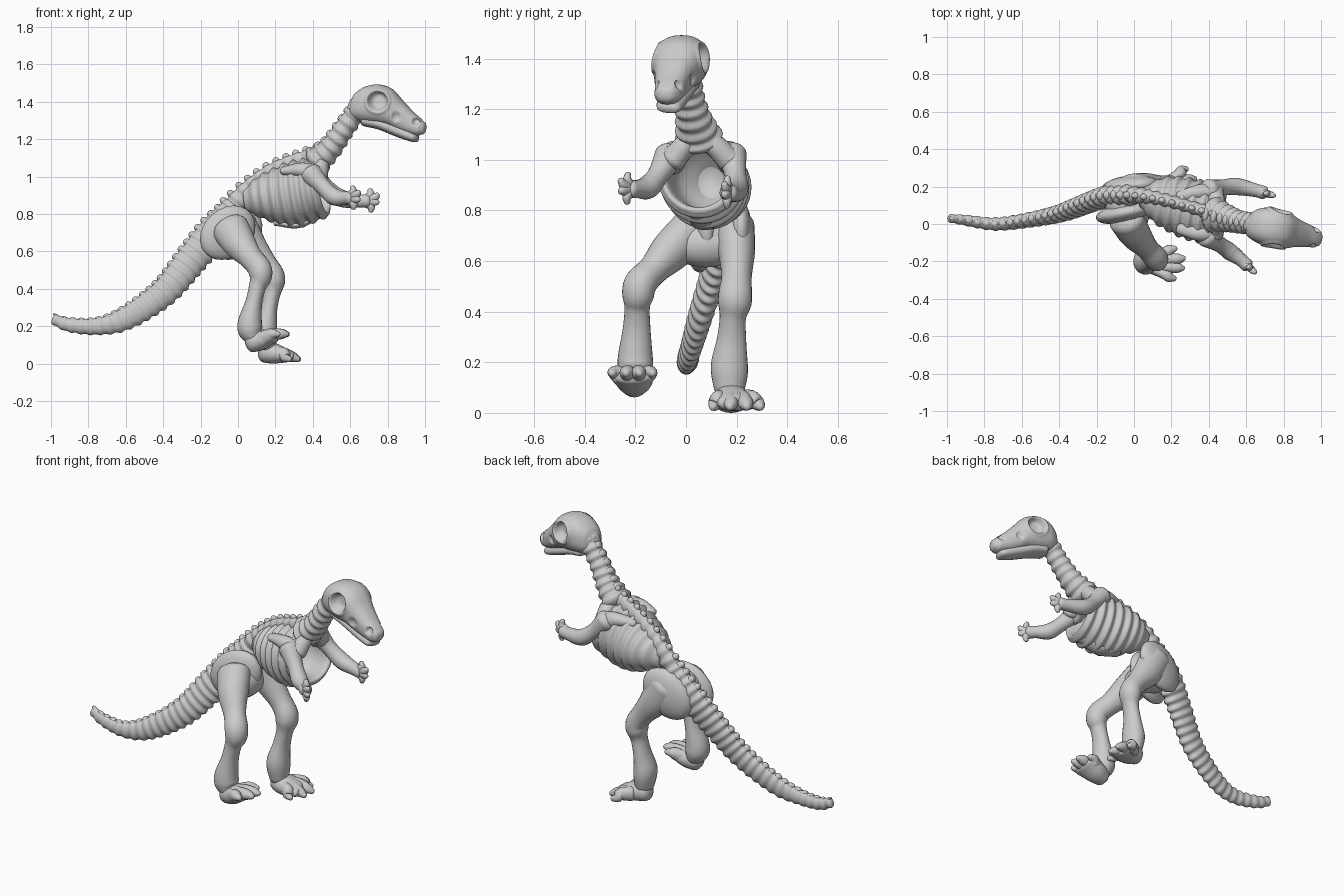
import bpy, bmesh, math
from mathutils import Vector, Matrix

if "Cube" in bpy.data.objects:
    bpy.data.objects.remove(bpy.data.objects["Cube"])


def resample(stations, n):
    """Catmull-Rom through (x, y, z, half_width, half_height), evenly spaced by length."""
    P = [Vector(s) for s in stations]
    P = [2 * P[0] - P[1]] + P + [2 * P[-1] - P[-2]]
    dense = []
    for i in range(1, len(P) - 2):
        a, b, c, d = P[i - 1:i + 3]
        for k in range(24):
            t = k / 24
            dense.append(0.5 * (2 * b + (c - a) * t + (2 * a - 5 * b + 4 * c - d) * t * t
                                + (3 * b - a - 3 * c + d) * t ** 3))
    dense.append(P[-2])
    dist = [0]
    for a, b in zip(dense, dense[1:]):
        dist.append(dist[-1] + (Vector(b[:3]) - Vector(a[:3])).length)
    out, j = [], 0
    for i in range(n + 1):
        s = dist[-1] * i / n
        while j < len(dist) - 2 and dist[j + 1] < s:
            j += 1
        f = (s - dist[j]) / max(dist[j + 1] - dist[j], 1e-9)
        out.append(dense[j].lerp(dense[j + 1], min(f, 1)))
    return out


def add_loft(bm, stations, n=24, sides=20, beads=0, amp=0.0, frame=None, rounded=0.6,
             ripple_end=1.0, power=1.0):
    """Skin rings along a path; beads ripple the radius, ends are domed, power < 1 squares."""
    S = resample(stations, n)
    C = [Vector(s[:3]) for s in S]
    rings, frames = [], []
    for i, s in enumerate(S):
        tan = (C[min(i + 1, n)] - C[max(i - 1, 0)]).normalized()
        if frame:
            side, up = frame
        else:
            side = (Vector((0, 1, 0)) - tan * tan.y).normalized()
            up = tan.cross(side)
        k = 1 + amp * math.cos(2 * math.pi * beads * i / n) * (i <= ripple_end * n)
        frames.append((C[i], side, up))
        rings.append((C[i], side, up, max(s[3], .003) * k, max(s[4], .003) * k))
        if i in (0, n) and rounded:
            sign = -1 if i == 0 else 1
            c, sd, u, w, h = rings[-1]
            caps = [(c + tan * sign * min(w, h) * rounded * math.sin(a), sd, u,
                     w * math.cos(a), h * math.cos(a)) for a in (.5, 1.0, 1.4)]
            rings = caps[::-1] + rings if i == 0 else rings + caps
    sq = lambda v: math.copysign(abs(v) ** power, v)
    loops = []
    for c, sd, u, w, h in rings:
        loops.append([bm.verts.new(c + sd * w * sq(math.cos(a)) + u * h * sq(math.sin(a)))
                      for a in (2 * math.pi * j / sides for j in range(sides))])
    for A, B in zip(loops, loops[1:]):
        for j in range(sides):
            bm.faces.new((A[j], A[(j + 1) % sides], B[(j + 1) % sides], B[j]))
    bm.faces.new(loops[0][::-1])
    bm.faces.new(loops[-1])
    return S, frames


def add_ball(bm, centre, radii, rot=None):
    m = Matrix.Translation(centre) @ (rot or Matrix()) @ Matrix.Diagonal((*radii, 1))
    bmesh.ops.create_uvsphere(bm, u_segments=20, v_segments=12, radius=1, matrix=m)


def finish(bm, name):
    bmesh.ops.recalc_face_normals(bm, faces=bm.faces)
    for f in bm.faces:
        f.smooth = True
    me = bpy.data.meshes.new(name)
    bm.to_mesh(me)
    bm.free()
    ob = bpy.data.objects.new(name, me)
    bpy.context.collection.objects.link(ob)


def loft(name, stations, **kw):
    bm = bmesh.new()
    add_loft(bm, stations, **kw)
    finish(bm, name)


def vertebrae(name, stations, beads, amp, knob):
    """Beaded column with a bony knob on top of each bead."""
    bm = bmesh.new()
    S, frames = add_loft(bm, stations, n=beads * 8, beads=beads, amp=amp)
    for i in range(0, beads * 8 + 1, 8):
        c, side, up = frames[i]
        up = up if up.z > 0 else -up
        w, h = S[i][3], S[i][4]
        rot = Matrix((side.cross(up), side, up)).transposed().to_4x4()
        add_ball(bm, c + up * h * .9, (.02, w * .38 + .004, h * knob), rot)
    finish(bm, name)


# Spinal column: tail, back and neck
vertebrae("tail", [(-.98, .03, .235, .022, .028), (-.9, .02, .207, .028, .037),
                   (-.75, .0, .2, .034, .046), (-.6, .015, .243, .038, .062),
                   (-.4, .055, .378, .045, .075), (-.25, .11, .555, .05, .085),
                   (-.13, .15, .70, .055, .09), (-.02, .155, .82, .055, .08)], 25, .075, .23)
vertebrae("back_spine", [(-.03, .155, .83, .045, .06), (.05, .15, .925, .04, .05),
                         (.18, .125, 1.025, .033, .045), (.34, .08, 1.09, .033, .045),
                         (.48, .04, 1.125, .045, .05)], 11, .1, .5)
vertebrae("neck", [(.43, .05, 1.09, .09, .075), (.5, .03, 1.16, .07, .062),
                   (.57, .01, 1.26, .058, .056), (.65, .0, 1.37, .058, .054)], 7, .085, .25)

# Rib cage: rippled shell that folds back inside to leave the chest open
loft("rib_cage", [(.04, .145, .87, .05, .06), (.12, .13, .885, .115, .11),
                  (.2, .11, .89, .145, .145), (.3, .08, .905, .16, .172),
                  (.4, .06, .93, .165, .165), (.455, .05, .94, .155, .15),
                  (.445, .05, .94, .13, .128), (.34, .08, .925, .11, .12),
                  (.26, .1, .91, .05, .06)],
     n=140, sides=40, beads=11, amp=.05, rounded=0, ripple_end=.66,
     frame=(Vector((.2, .98, 0)), Vector((-.15, 0, 1))))
loft("breastbone", [(.2, .09, .752, .03, .015), (.32, .07, .742, .045, .018),
                    (.43, .05, .79, .04, .018)])

# Skull with dented eye sockets, side openings and nostrils
bm = bmesh.new()
lat = Vector((.2, .98, 0))
add_loft(bm, [(.605, .0, 1.375, .035, .045), (.62, .0, 1.38, .065, .068),
              (.67, -.005, 1.388, .093, .095), (.74, -.02, 1.387, .104, .106),
              (.81, -.035, 1.37, .097, .098), (.87, -.05, 1.325, .076, .08),
              (.93, -.064, 1.285, .06, .06), (.97, -.074, 1.265, .052, .046),
              (.985, -.078, 1.26, .042, .036)], n=90, sides=72, power=.82,
         frame=(lat, Vector((.15, 0, .99))))
for s in (-1, 1):
    for along, wide, z, r, depth in ((.765, .1, 1.405, .055, .05),
                                     (.86, .075, 1.32, .025, .012),
                                     (.96, .045, 1.292, .022, .022)):
        e = Vector((along, -.02 - .25 * (along - .74), z)) + lat * s * wide
        for v in bm.verts:
            q = (v.co - e).length / r
            if q < 1:
                v.co -= lat * s * depth * (1 - q ** 4)
            elif q < 1.35 and r > .05:
                v.co += lat * s * .008 * math.sin((q - 1) / .35 * math.pi)
finish(bm, "skull")
loft("lower_jaw", [(.68, -.01, 1.298, .065, .03), (.76, -.03, 1.28, .068, .03),
                   (.86, -.052, 1.24, .06, .03), (.93, -.066, 1.212, .052, .026),
                   (.95, -.072, 1.205, .046, .021)], power=.85)

# Pelvis: core, pubic bridge and a broad hip plate on each side
bm = bmesh.new()
add_ball(bm, (-.04, .11, .7), (.115, .12, .12), Matrix.Rotation(-.6, 4, 'Y'))
add_ball(bm, (.0, .08, .665), (.085, .15, .09))
for y, x, yaw in ((.06, -.055, .2), (.205, -.02, .1)):
    rot = Matrix.Rotation(yaw, 4, 'Z') @ Matrix.Rotation(-.7, 4, 'Y')
    add_ball(bm, (x, y, .7), (.165, .055, .13), rot)
finish(bm, "pelvis")

# Legs: near one steps with a raised foot, far one stands
LEGS = {
    "near": [(-.04, .02, .72, .085, .1), (.01, -.06, .64, .08, .088),
             (.07, -.13, .565, .06, .064), (.115, -.18, .51, .065, .064),
             (.12, -.19, .46, .062, .06), (.105, -.193, .415, .05, .046),
             (.085, -.195, .33, .055, .045), (.065, -.2, .23, .068, .063),
             (.065, -.2, .18, .07, .066), (.08, -.2, .14, .058, .05)],
    "far": [(.0, .19, .74, .08, .1), (.06, .2, .64, .073, .088),
            (.14, .2, .54, .06, .064), (.185, .195, .475, .066, .062),
            (.19, .192, .43, .066, .06), (.182, .185, .375, .052, .045),
            (.165, .18, .29, .058, .045), (.15, .172, .2, .072, .06),
            (.15, .172, .15, .072, .06), (.155, .172, .09, .06, .05)],
}
FEET = {  # heel, toe tip x / z, toe tip y values
    "near": ((.085, -.205, .115), .268, .165, (-.288, -.235, -.185, -.135)),
    "far": ((.155, .18, .062), .328, .03, (.11, .175, .24, .29)),
}
for side, path in LEGS.items():
    loft(side + "_leg", path, n=56, sides=24)
    (hx, hy, hz), tx, tz, ys = FEET[side]
    bm = bmesh.new()
    mid, dz = sum(ys) / 4, tz - hz
    add_loft(bm, [(hx - .015, hy, hz, .055, .055), (hx + .04, hy, hz + dz * .25, .074, .055),
                  (hx + .11, mid, hz + dz * .65, .082, .034)])
    for k, y in enumerate(ys):
        x = tx - (.05, .005, .0, .045)[k]
        add_loft(bm, [(hx + .04, hy + (y - hy) * .5, hz + dz * .3, .03, .042),
                      (hx + .09, hy + (y - hy) * .8, hz + dz * .6 + .008, .031, .036),
                      (x - .03, y - (y - mid) * .05, hz + dz * .88, .028, .027),
                      (x, y + (y - mid) * .06, tz - .008, .014, .014)], n=14, sides=14)
    finish(bm, side + "_foot")

# Shoulder blades, arms and clawed hands
ARMS = {
    "near": ((.39, -.065, 1.015), (.46, -.11, .94), (.515, -.15, .892), (.57, -.19, .885),
             (.605, -.222, .885)),
    "far": ((.4, .18, 1.02), (.47, .195, .945), (.55, .2, .885), (.65, .18, .87),
            (.695, .167, .87)),
}
RADII = (.06, .043, .046, .036, .036)
for side, pts in ARMS.items():
    loft(side + "_arm", [(*p, r, r) for p, r in zip(pts, RADII)], n=36)
    sy = -.05 if side == "near" else .17
    loft(side + "_shoulder_blade", [(.24, .06 + (sy - .06) * .75, 1.03, .03, .022),
                                    (.34, sy, 1.035, .04, .04), (.42, sy, 1.0, .05, .065)])
    loft(side + "_collar_bone", [(.43, .05, 1.09, .05, .045), (.44, (.05 + sy) / 2, 1.06, .045, .045),
                                 (.43, sy, 1.0, .05, .05)])
    wrist, palm = Vector(pts[3]), Vector(pts[4])
    d = (palm - wrist).normalized()
    bm = bmesh.new()
    for fwd, rise in ((.01, .06), (.055, .035), (.055, -.01), (.015, -.055)):
        tip = palm + d * fwd + Vector((0, 0, rise))
        bend = palm.lerp(tip, .55) + d * .008
        add_loft(bm, [(*(palm - d * .02), .022, .027), (*bend, .018, .022),
                      (*tip, .012, .013)], n=12, sides=12)
    finish(bm, side + "_hand")
